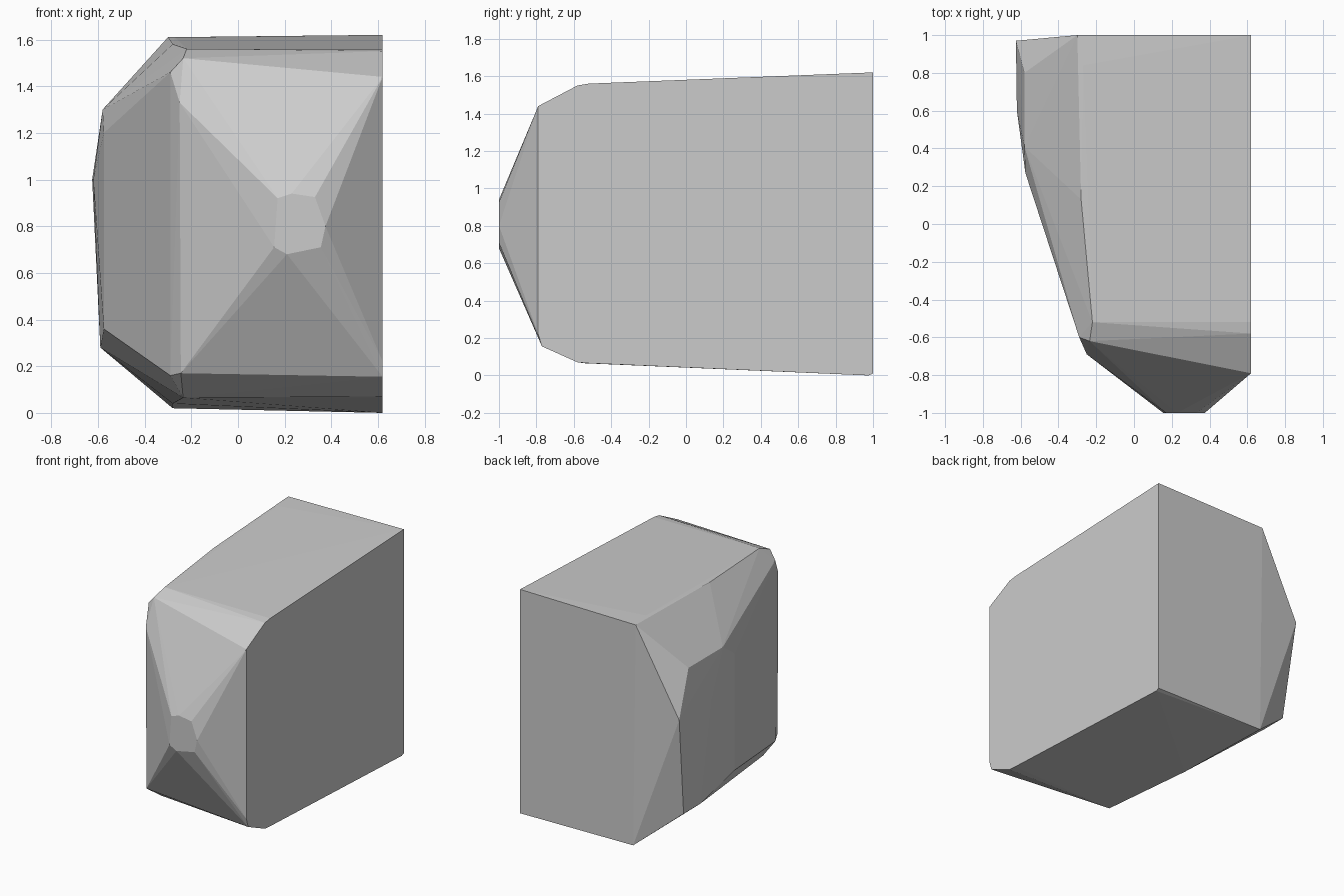
import bpy
import bmesh

old_cube = bpy.data.objects.get("Cube")
if old_cube:
    bpy.data.objects.remove(old_cube, do_unlink=True)


def flat_material(name, colour):
    material = bpy.data.materials.new(name)
    material.use_nodes = True
    material.diffuse_color = colour
    shader = material.node_tree.nodes["Principled BSDF"]
    shader.inputs["Base Color"].default_value = colour
    return material


def convex_solid(name, points, material):
    """Wrap a tight faceted skin around the given corner points."""
    bm = bmesh.new()
    for point in points:
        bm.verts.new(point)
    result = bmesh.ops.convex_hull(bm, input=bm.verts[:])
    unused = {item for key in ("geom_interior", "geom_unused")
              for item in result[key] if isinstance(item, bmesh.types.BMVert)}
    bmesh.ops.delete(bm, geom=list(unused), context="VERTS")
    bmesh.ops.recalc_face_normals(bm, faces=bm.faces[:])
    mesh = bpy.data.meshes.new(name)
    bm.to_mesh(mesh)
    bm.free()
    mesh.materials.append(material)
    solid = bpy.data.objects.new(name, mesh)
    bpy.context.scene.collection.objects.link(solid)
    return solid


# Flat cut side: outline as (y, z) in one vertical plane
cut_side = [(0.62, y, z) for y, z in (
    (1, 1.62), (-.52, 1.56), (-.58, 1.55), (-.79, 1.44),
    (-.79, .22), (-.77, .155), (-.58, .07), (-.52, .065), (.975, 0), (1, .01))]

# Small blunt facet on the nose: outline as (x, z)
nose_facet = [(x, -1, z) for x, z in (
    (.17, .92), (.23, .94), (.33, .925), (.375, .8),
    (.355, .71), (.21, .68), (.155, .71))]

# Upper shoulder, from the back to the front corner
upper_shoulder = [
    (-.3, 1, 1.61), (-.27, .84, 1.61), (-.28, .13, 1.58), (-.22, -.52, 1.56),
    (-.235, -.62, 1.52), (-.29, -.6, 1.46), (-.25, -.69, 1.33)]

# Lower shoulder, from the back to the front corner
lower_shoulder = [
    (-.28, 1, .02), (-.28, .2, .04), (-.235, -.54, .065),
    (-.29, -.6, .16), (-.245, -.69, .17)]

# Bulging outer side
outer_side = [
    (-.58, .8, 1.3), (-.58, .41, 1.3), (-.575, .27, 1.2),
    (-.625, .97, 1), (-.62, .6, 1), (-.575, .27, .36),
    (-.59, .68, .28), (-.59, .87, .28)]

stone_grey = flat_material("stone_grey", (0.6, 0.6, 0.6, 1))
convex_solid("faceted_block",
             cut_side + nose_facet + upper_shoulder + lower_shoulder + outer_side,
             stone_grey)
